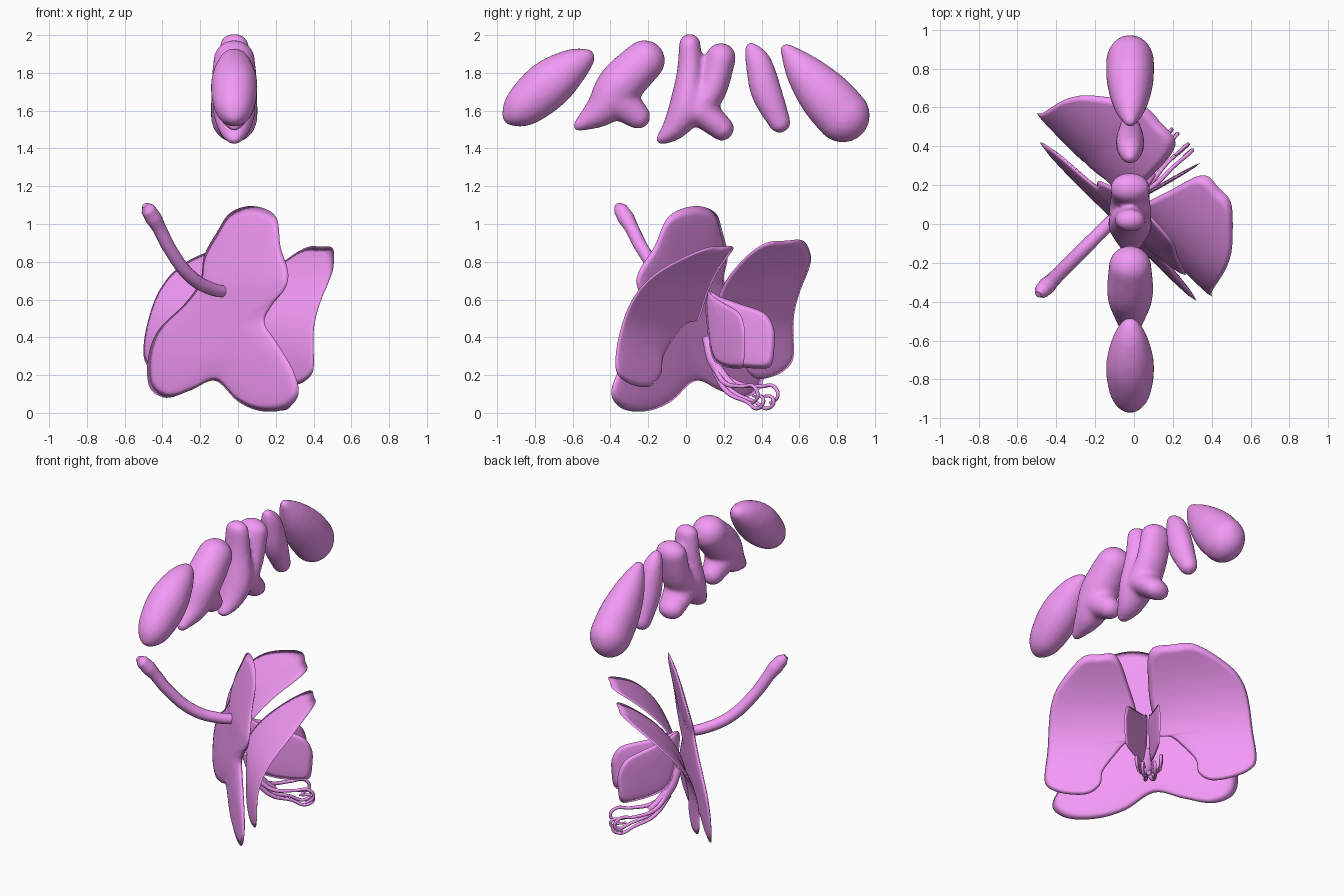
import bpy, bmesh, math
from mathutils import Vector, Matrix

if "Cube" in bpy.data.objects:
    bpy.data.objects.remove(bpy.data.objects["Cube"])

pink = bpy.data.materials.new("orchid_pink")
pink.diffuse_color = (0.9, 0.32, 0.92, 1)
pink.use_nodes = True
pink.node_tree.nodes["Principled BSDF"].inputs["Base Color"].default_value = pink.diffuse_color


def place(s, f, z):
    """Flower frame: s sideways, f forward (flower faces +x +y)."""
    return Vector((-0.065 + 0.707 * (s + f), 0.065 + 0.707 * (f - s), z))


def lerp_table(table, v):
    if v <= table[0][0]:
        return table[0][1]
    for (a, fa), (b, fb) in zip(table, table[1:]):
        if v <= b:
            t = (v - a) / (b - a)
            return fa + (fb - fa) * t
    return table[-1][1]


def catmull(p, t):
    return 0.5 * (2 * p[1] + (p[2] - p[0]) * t
                  + (2 * p[0] - 5 * p[1] + 4 * p[2] - p[3]) * t * t
                  + (3 * p[1] - p[0] - 3 * p[2] + p[3]) * t ** 3)


def smooth_path(pts, n, closed):
    """Points along a Catmull-Rom curve."""
    m = len(pts)
    pick = (lambda i: Vector(pts[i % m])) if closed else \
        (lambda i: Vector(pts[min(max(i, 0), m - 1)]))
    return [catmull([pick(i + k - 1) for k in range(4)], j / n)
            for i in range(m if closed else m - 1)
            for j in range(n if closed or i < m - 2 else n + 1)]


def finish(name, bm):
    bmesh.ops.recalc_face_normals(bm, faces=bm.faces[:])
    me = bpy.data.meshes.new(name)
    bm.to_mesh(me)
    bm.free()
    me.materials.append(pink)
    ob = bpy.data.objects.new(name, me)
    bpy.context.collection.objects.link(ob)
    for p in me.polygons:
        p.use_smooth = True
    return ob


def leaf(name, outline, centre, mapper, half=0.02, rings=12):
    """Thin lens-shaped sheet; mapper(u, v, offset) gives the 3D point."""
    loop = smooth_path(outline, 6, True)
    c, n = Vector(centre), len(loop)
    bm = bmesh.new()
    rim = [bm.verts.new(mapper(p.x, p.y, 0)) for p in loop]
    for side in (1, -1):
        prev = rim
        for k in range(1, rings):
            t = 1 - k / rings
            h = side * half * math.sqrt(1 - t * t)
            ring = []
            for p in loop:
                q = c + (p - c) * t
                ring.append(bm.verts.new(mapper(q.x, q.y, h)))
            for i in range(n):
                j = (i + 1) % n
                bm.faces.new((prev[i], prev[j], ring[j], ring[i]))
            prev = ring
        mid = bm.verts.new(mapper(c.x, c.y, side * half))
        for i in range(n):
            bm.faces.new((prev[i], prev[(i + 1) % n], mid))
    return finish(name, bm)


def apply_all(ob):
    bpy.ops.object.select_all(action='DESELECT')
    ob.select_set(True)
    bpy.context.view_layer.objects.active = ob
    bpy.ops.object.convert(target='MESH')


def tube(name, pts, radius):
    """Round tube through (s, f, z, radius scale) points."""
    cu = bpy.data.curves.new(name, 'CURVE')
    cu.dimensions = '3D'
    cu.bevel_depth, cu.bevel_resolution = radius, 3
    cu.use_fill_caps = True
    cu.resolution_u = 6
    cu.materials.append(pink)
    sp = cu.splines.new('BEZIER')
    sp.bezier_points.add(len(pts) - 1)
    for b, (s, f, z, r) in zip(sp.bezier_points, pts):
        b.co, b.radius = place(s, f, z), r
        b.handle_left_type = b.handle_right_type = 'AUTO'
    ob = bpy.data.objects.new(name, cu)
    bpy.context.collection.objects.link(ob)
    apply_all(ob)


def blob(name, half_x, strokes):
    """Tapered strokes of (y, z, radius) fused into one soft body."""
    bm = bmesh.new()
    rmax = max(p[2] for st in strokes for p in st)
    for st in strokes:
        for y, z, r in smooth_path(st, 8, False):
            m = Matrix.Translation((-0.02, y, z)) @ Matrix.Diagonal(
                (half_x * (r / rmax) ** 0.9, r, r, 1))
            bmesh.ops.create_icosphere(bm, subdivisions=3, radius=1, matrix=m)
    ob = finish(name, bm)
    rm = ob.modifiers.new("fuse", 'REMESH')
    rm.mode, rm.voxel_size, rm.use_smooth_shade = 'VOXEL', 0.014, True
    sm = ob.modifiers.new("soften", 'SMOOTH')
    sm.factor, sm.iterations = 0.5, 10
    apply_all(ob)


# Back sepals: one three-lobed sheet, outline in front-view x, z
SEPAL_F = [(0, -0.06), (0.3, -0.04), (0.7, 0.0), (1.1, 0.09)]
sepal_outline = [(0.08, 1.095), (-0.04, 1.06), (-0.11, 0.96), (-0.18, 0.83), (-0.2, 0.7),
                 (-0.28, 0.58), (-0.42, 0.44), (-0.475, 0.3), (-0.47, 0.14), (-0.38, 0.08),
                 (-0.25, 0.12), (-0.12, 0.17), (0, 0.06), (0.12, 0.01), (0.25, 0.02),
                 (0.32, 0.1), (0.29, 0.23), (0.2, 0.38), (0.14, 0.48), (0.18, 0.57),
                 (0.25, 0.66), (0.265, 0.75), (0.225, 0.88), (0.2, 1.04)]


def sepal_map(x, z, h):
    f = lerp_table(SEPAL_F, z)
    return place((x + 0.065) / 0.707 - f, f + h, z)


leaf("back_sepals", sepal_outline, (0.0, 0.46), sepal_map, 0.025)


# Two broad petals curling forward at the top; the left reaches the middle
def petal_f(z):
    return 0.02 + 0.42 * (max(0, z - 0.25) / 0.63) ** 2.6


petal_outline = [(0.16, 0.87), (0.27, 0.88), (0.38, 0.87), (0.52, 0.78), (0.58, 0.7),
                 (0.605, 0.6), (0.62, 0.45), (0.64, 0.28), (0.62, 0.2), (0.52, 0.15),
                 (0.38, 0.14), (0.3, 0.2), (0.28, 0.3), (0.19, 0.42), (0.13, 0.475),
                 (0.05, 0.5), (0.06, 0.62), (0.1, 0.75)]


def right_petal_map(s, z, h):
    return place(s, petal_f(z) + h, z)


def left_petal_map(s, z, h):
    reach = 0.17 * max(0, (z - 0.55) / 0.33) * max(0, 1 - s / 0.6)
    return place(-(s * 1.04 - reach), petal_f(z) + h + 0.03 * min(1, s / 0.3),
                 z + 0.08 * s + 0.01)


leaf("right_petal", petal_outline, (0.38, 0.47), right_petal_map, 0.013)
leaf("left_petal", petal_outline, (0.38, 0.47), left_petal_map, 0.013)

# Lip: two side plates opening forward in a V
lip_outline = [(0.06, 0.64), (0.14, 0.615), (0.25, 0.58), (0.4, 0.53), (0.455, 0.45),
               (0.46, 0.36), (0.44, 0.25), (0.36, 0.235), (0.22, 0.25), (0.12, 0.3),
               (0.07, 0.46)]
for name, sgn in (("right_lip_lobe", 1), ("left_lip_lobe", -1)):
    leaf(name, lip_outline, (0.28, 0.42),
         lambda f, z, h: place(sgn * (0.005 + 0.27 * max(0, f - 0.07)) + h, f, z), 0.01, 6)

# Lip base and curling tendrils
tube("lip_base", [(0, 0.06, 0.4, 0.7), (0, 0.11, 0.28, 1), (-0.01, 0.17, 0.2, 0.9),
                  (-0.02, 0.25, 0.14, 0.5)], 0.032)
for name, w in (("right", 0.075), ("left", -0.075)):
    tube(name + "_outer_tendril",
         [(0, 0.12, 0.25, 1.6), (w * 0.6 - 0.02, 0.22, 0.16, 1.3),
          (w * 0.9 - 0.04, 0.36, 0.14, 1), (w - 0.04, 0.45, 0.14, 1),
          (w - 0.04, 0.48, 0.09, 1), (w * 0.9 - 0.04, 0.43, 0.05, 0.8)], 0.01)
    tube(name + "_inner_tendril",
         [(0, 0.12, 0.22, 1.6), (w * 0.3 - 0.02, 0.22, 0.11, 1.3),
          (w * 0.4 - 0.04, 0.35, 0.06, 1), (w * 0.5 - 0.04, 0.45, 0.025, 1),
          (w * 0.5 - 0.04, 0.485, 0.07, 1), (w * 0.4 - 0.04, 0.4, 0.09, 0.7)], 0.01)

# Stem rising behind the flower
tube("stem", [(0, 0.0, 0.64, 0.9), (0, -0.1, 0.655, 0.95), (0, -0.26, 0.72, 1),
              (0, -0.42, 0.87, 1), (0, -0.5, 0.98, 1.05), (0, -0.54, 1.03, 1.25),
              (0, -0.58, 1.075, 1.1), (0, -0.605, 1.1, 0.5)], 0.036)

# Row of floating soft bodies
blob("bud_1", 0.125, [[(-0.92, 1.575, 0.055), (-0.85, 1.63, 0.11), (-0.73, 1.735, 0.13),
                       (-0.61, 1.83, 0.095), (-0.53, 1.88, 0.05)]])
blob("bud_2", 0.12, [[(-0.22, 1.865, 0.11), (-0.35, 1.735, 0.12), (-0.44, 1.61, 0.09),
                      (-0.57, 1.52, 0.03)],
                     [(-0.35, 1.65, 0.1), (-0.255, 1.57, 0.068)]])
blob("bud_3", 0.115, [[(0.02, 1.95, 0.058), (0.02, 1.8, 0.07), (0.0, 1.62, 0.09),
                       (-0.06, 1.51, 0.065), (-0.13, 1.45, 0.03)],
                      [(0.185, 1.88, 0.08), (0.14, 1.72, 0.08), (0.06, 1.6, 0.085)],
                      [(0.08, 1.6, 0.085), (0.19, 1.505, 0.065)]])
blob("bud_4", 0.075, [[(0.345, 1.925, 0.037), (0.385, 1.85, 0.07), (0.425, 1.7, 0.083),
                       (0.495, 1.54, 0.06)]])
blob("bud_5", 0.125, [[(0.53, 1.925, 0.033), (0.63, 1.8, 0.1), (0.74, 1.675, 0.14),
                       (0.83, 1.575, 0.145)]])
